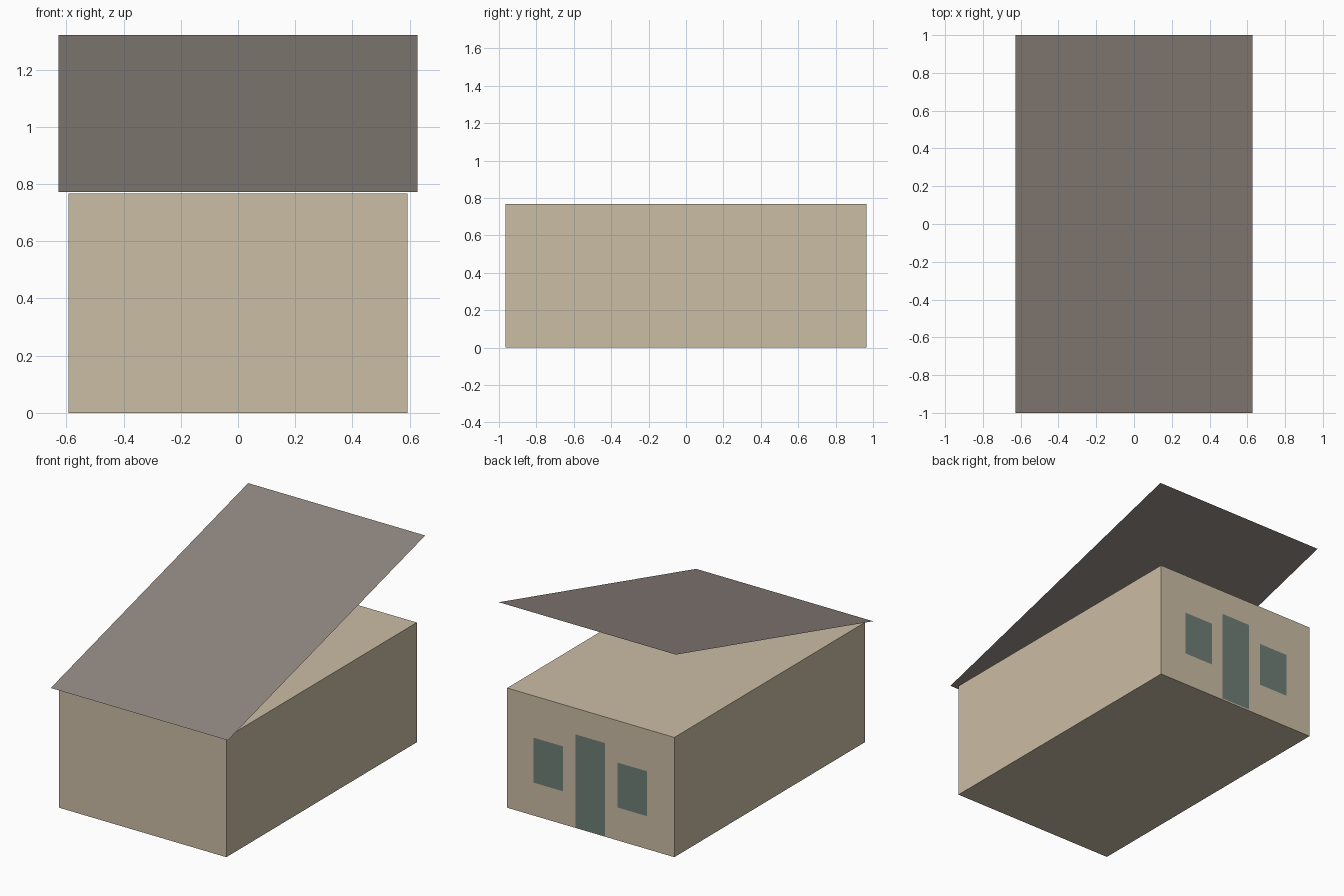
import bpy
import bmesh

if "Cube" in bpy.data.objects:
    bpy.data.objects.remove(bpy.data.objects["Cube"], do_unlink=True)


def material(name, rgb):
    mat = bpy.data.materials.new(name)
    mat.use_nodes = True
    colour = (*rgb, 1)
    mat.diffuse_color = colour
    mat.node_tree.nodes["Principled BSDF"].inputs["Base Color"].default_value = colour
    return mat


def add_object(name, bm, mat):
    mesh = bpy.data.meshes.new(name)
    bm.to_mesh(mesh)
    bm.free()
    mesh.materials.append(mat)
    obj = bpy.data.objects.new(name, mesh)
    bpy.context.collection.objects.link(obj)
    return obj


def sheet(name, corners, mat):
    bm = bmesh.new()
    bm.faces.new([bm.verts.new(c) for c in corners])
    return add_object(name, bm, mat)


wall_mat = material("beige wall", (0.597, 0.509, 0.376))
roof_mat = material("grey brown roof", (0.275, 0.238, 0.212))
panel_mat = material("grey green panel", (0.159, 0.212, 0.184))

HALF_X, HALF_Y, WALL_TOP = 0.593, 0.965, 0.768

# Closed box for the walls, ceiling and floor
bm = bmesh.new()
bmesh.ops.create_cube(bm, size=1)
bmesh.ops.scale(bm, vec=(2 * HALF_X, 2 * HALF_Y, WALL_TOP), verts=bm.verts)
bmesh.ops.translate(bm, vec=(0, 0, WALL_TOP / 2), verts=bm.verts)
add_object("walls", bm, wall_mat)

# Single-slope roof sheet, rising from front to back
ROOF_X, LOW, HIGH = 0.628, 0.772, 1.322
sheet("roof", [(-ROOF_X, -1, LOW), (ROOF_X, -1, LOW),
               (ROOF_X, 1, HIGH), (-ROOF_X, 1, HIGH)], roof_mat)


# Door and windows just proud of the back wall
def back_panel(name, x, bottom, top, half=0.106):
    y = HALF_Y + 0.005
    sheet(name, [(x + half, y, bottom), (x - half, y, bottom),
                 (x - half, y, top), (x + half, y, top)], panel_mat)


back_panel("door", 0, 0.006, 0.603)
for side, sign in (("left", 1), ("right", -1)):
    back_panel(side + "_window", sign * 0.298, 0.214, 0.502)
